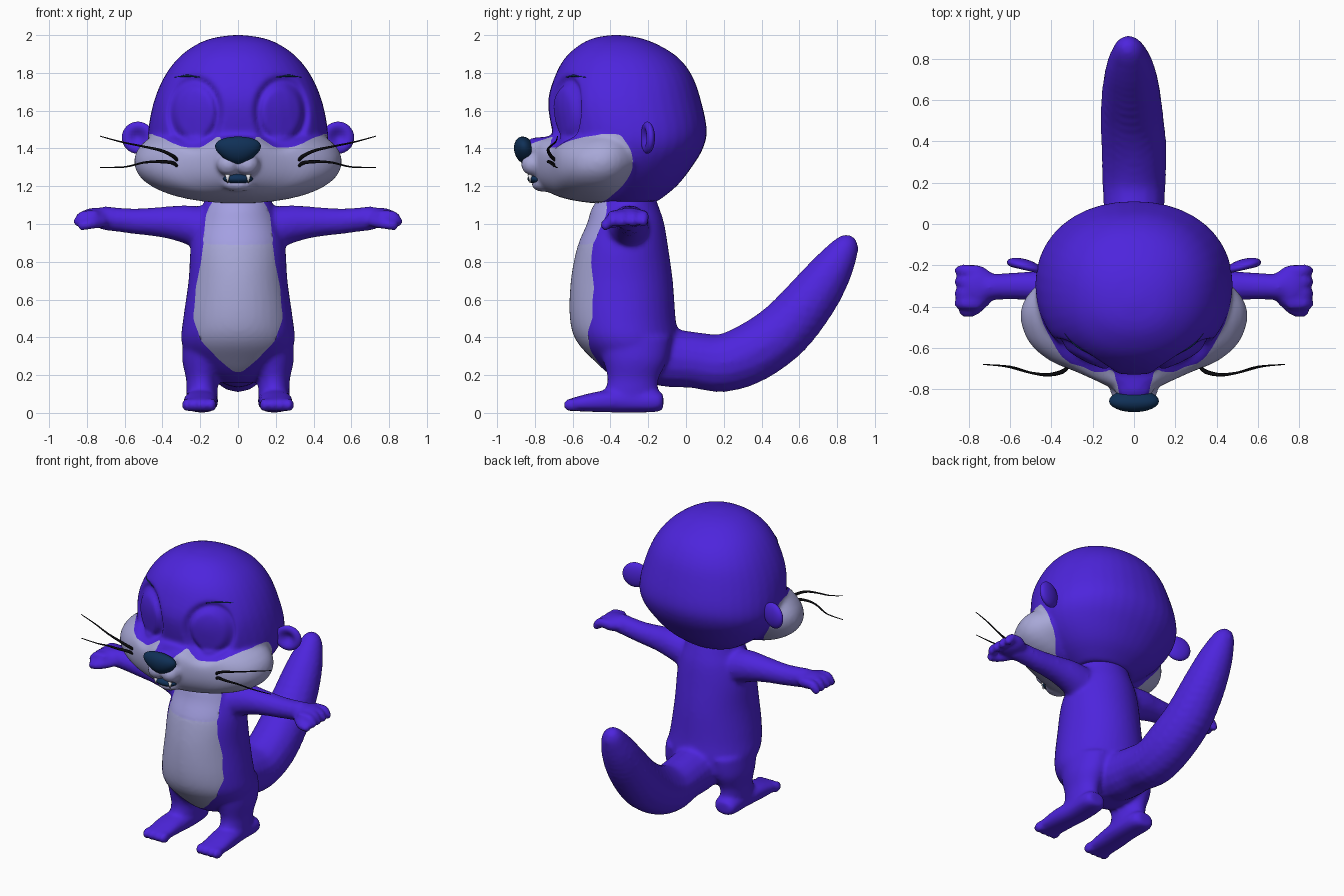
import bpy, bmesh
from math import sin, cos, pi, exp, hypot
from mathutils import Matrix, Vector

if "Cube" in bpy.data.objects:
    bpy.data.objects.remove(bpy.data.objects["Cube"])


def material(name, *rgb):
    mat = bpy.data.materials.new(name)
    mat.use_nodes = True
    mat.diffuse_color = (*rgb, 1)
    shader = next(n for n in mat.node_tree.nodes if n.type == 'BSDF_PRINCIPLED')
    shader.inputs["Base Color"].default_value = (*rgb, 1)
    return mat


FUR = material("violet fur", .075, .018, .72)
PALE = material("pale lavender", .39, .39, .68)
CHEST = material("chest lavender", .37, .35, .76)
NAVY = material("dark navy", .005, .03, .095)
BLACK = material("whisker black", .003, .003, .004)
WHITE = material("tooth white", .75, .75, .8)


def spline(points, n=4):
    """Smooth interpolation through tuples of any length."""
    out = []
    last = len(points) - 1
    for i in range(last):
        quad = (points[max(i - 1, 0)], points[i], points[i + 1], points[min(i + 2, last)])
        for k in range(n):
            t = k / n
            out.append([q + .5 * t * (r - p + t * (2 * p - 5 * q + 4 * r - s + t * (3 * q - p - 3 * r + s)))
                        for p, q, r, s in zip(*quad)])
    return out + [list(points[-1])]


def lookup(table, x):
    """Linear interpolation in a sorted table of pairs."""
    if x <= table[0][0]:
        return table[0][1]
    for (a, u), (b, v) in zip(table, table[1:]):
        if x <= b:
            return u + (v - u) * (x - a) / (b - a)
    return table[-1][1]


def skin(bm, rows):
    """Closed skin over rows of points; returns its vertices."""
    rows = [[bm.verts.new(p) for p in row] for row in rows]
    for low, high in zip(rows, rows[1:]):
        for k in range(len(low)):
            j = (k + 1) % len(low)
            bm.faces.new((low[k], low[j], high[j], high[k]))
    bm.faces.new(rows[0][::-1])
    bm.faces.new(rows[-1])
    return [v for row in rows for v in row]


def loft(bm, axis, rings, power=2.0, sides=40):
    """Skin over rings (position, centre, centre, radius, radius)."""
    def bent(c):
        return abs(c) ** (2 / power) * (1 if c > 0 else -1)
    rows = []
    for t, u, v, ru, rv in spline(rings):
        spots = [(u + ru * bent(cos(2 * pi * k / sides)), v + rv * bent(sin(2 * pi * k / sides)))
                 for k in range(sides)]
        rows.append([(x, w, t) if axis == 'Z' else (x, t, w) for x, w in spots])
    skin(bm, rows)


def ball(bm, centre, radii, sides=16):
    (x, y, z), (rx, ry, rz) = centre, radii
    levels = [-pi / 2 + .04 + (pi - .08) * k / (sides // 2) for k in range(sides // 2 + 1)]
    turns = [2 * pi * k / sides for k in range(sides)]
    return skin(bm, [[(x + rx * cos(b) * cos(a), y + ry * cos(b) * sin(a), z + rz * sin(b)) for a in turns]
                     for b in levels])


def limb(bm, points):
    for x, y, z, r in spline(points):
        ball(bm, (x, y, z), (r, r, r))


def finish(bm, name, *mats):
    bmesh.ops.recalc_face_normals(bm, faces=bm.faces[:])
    mesh = bpy.data.meshes.new(name)
    bm.to_mesh(mesh)
    bm.free()
    ob = bpy.data.objects.new(name, mesh)
    bpy.context.collection.objects.link(ob)
    for mat in mats:
        mesh.materials.append(mat)
    mesh.shade_smooth()
    return ob


def bake(ob):
    """Turn the evaluated object into plain mesh data."""
    bpy.context.view_layer.update()
    return bpy.data.meshes.new_from_object(ob.evaluated_get(bpy.context.evaluated_depsgraph_get()))


def fuse(ob, mats, rule, sculpt=None):
    """Melt overlapping parts into one skin, then colour its faces by a rule."""
    remesh = ob.modifiers.new("fuse", 'REMESH')
    remesh.mode, remesh.voxel_size = 'VOXEL', .014
    soften = ob.modifiers.new("soften", 'SMOOTH')
    soften.factor, soften.iterations = .5, 6
    mesh = bake(ob)
    ob.modifiers.clear()
    ob.data = mesh
    mesh.materials.clear()
    for mat in mats:
        mesh.materials.append(mat)
    bm = bmesh.new()
    bm.from_mesh(mesh)
    for f in bm.faces:
        f.smooth = True
        f.material_index = rule(f.calc_center_median())
    # even out the colour borders
    near = {}
    for e in bm.edges:
        if len({f.material_index for f in e.link_faces}) > 1:
            for v in e.verts:
                near.setdefault(v, []).append(e.other_vert(v))
    for _ in range(6):
        moved = {v: v.co.lerp((ns[0].co + ns[1].co) / 2, .5) for v, ns in near.items() if len(ns) == 2}
        for v, co in moved.items():
            v.co = co
    if sculpt:
        for v in bm.verts:
            sculpt(v.co)
    bm.to_mesh(mesh)
    bm.free()


def tube(name, points, depth, mat):
    """Thin tapering strand through points (x, y, z, thickness)."""
    rows = []
    path = spline(points)
    for i, (x, y, z, r) in enumerate(path):
        ahead, behind = path[min(i + 1, len(path) - 1)], path[max(i - 1, 0)]
        along = (Vector(ahead[:3]) - Vector(behind[:3])).normalized()
        side = along.cross((0, 1, 0)).normalized()
        other = along.cross(side)
        rows.append([Vector((x, y, z)) + depth * r * (side * cos(pi * k / 4) + other * sin(pi * k / 4))
                     for k in range(8)])
    bm = bmesh.new()
    skin(bm, rows)
    finish(bm, name, mat)


SIDES = (("left", 1), ("right", -1))

# Head: skull, cheeks, snout and chin in one skin
bm = bmesh.new()
loft(bm, 'Z', [(1.12, 0, -.3, .2, .15), (1.2, 0, -.3, .32, .25), (1.3, 0, -.31, .42, .34),
               (1.4, 0, -.295, .47, .385), (1.5, 0, -.3, .475, .41), (1.65, 0, -.325, .445, .405),
               (1.78, 0, -.33, .39, .365), (1.88, 0, -.34, .315, .3), (1.95, 0, -.355, .22, .205),
               (1.985, 0, -.365, .13, .12), (2, 0, -.37, .03, .03)], 2.15)
loft(bm, 'Y', [(-.8, 0, 1.34, .1, .1), (-.77, 0, 1.33, .16, .13), (-.72, 0, 1.315, .27, .15),
               (-.66, 0, 1.315, .41, .175), (-.57, 0, 1.32, .51, .2), (-.45, 0, 1.33, .55, .22),
               (-.35, 0, 1.34, .52, .2), (-.25, 0, 1.35, .42, .1)], 2.15)
ball(bm, (0, -.78, 1.4), (.1, .09, .06))
ball(bm, (0, -.755, 1.21), (.085, .065, .04))
for _, s in SIDES:
    ball(bm, (s * .05, -.81, 1.315), (.065, .065, .06))
head = finish(bm, "head")
MASK = [(0, 1.4), (.07, 1.42), (.1, 1.47), (.13, 1.45), (.2, 1.4), (.3, 1.41), (.4, 1.455), (.5, 1.49)]


def face_colour(c):
    behind = -.28 - 3.5 * (c.z - 1.33) ** 2
    pale = c.y < behind and (c.z < lookup(MASK, abs(c.x)) or c.y < -.83)
    return 1 if pale else 0


def eye_sockets(co):
    if co.y < -.4:
        d = hypot((abs(co.x) - .23) / .125, (co.z - 1.59) / .165)
        co.y += .028 * exp(-((d - 1) / .17) ** 2) + .012 * exp(-d ** 4)


fuse(head, (FUR, PALE), face_colour, eye_sockets)

# Body: torso, arms, legs, feet and tail in one skin
bm = bmesh.new()
loft(bm, 'Z', [(.16, 0, -.24, .08, .08), (.2, 0, -.25, .17, .15), (.28, 0, -.27, .26, .22),
               (.38, 0, -.31, .3, .27), (.5, 0, -.335, .29, .28), (.7, 0, -.34, .262, .27),
               (.88, 0, -.335, .25, .24), (1, 0, -.32, .22, .205), (1.08, 0, -.32, .19, .18),
               (1.16, 0, -.31, .17, .14)])
limb(bm, [(0, -.25, .36, .17), (0, -.12, .3, .16), (0, .04, .28, .15), (0, .2, .265, .155),
          (0, .36, .325, .16), (-.01, .52, .44, .155), (-.015, .66, .6, .14),
          (-.02, .76, .74, .115), (-.025, .83, .85, .08), (-.03, .85, .885, .06)])
for _, s in SIDES:
    limb(bm, [(s * .15, -.31, .97, .12), (s * .28, -.3, 1, .1), (s * .4, -.3, 1.01, .082),
              (s * .55, -.3, 1.015, .069), (s * .7, -.305, 1.03, .064)])
    ball(bm, (s * .755, -.3, 1.035), (.085, .1, .052))
    for y in (-.225, -.28, -.335, -.385):
        limb(bm, [(s * .76, y, 1.045, .03), (s * .82, y, 1.04, .031), (s * .845, y, 1.01, .027)])
    limb(bm, [(s * .72, -.37, 1.01, .03), (s * .78, -.42, 1, .03), (s * .825, -.425, .99, .026)])
    loft(bm, 'Z', [(.04, s * .19, -.28, .07, .11), (.1, s * .19, -.29, .082, .14), (.18, s * .19, -.28, .085, .135),
                   (.28, s * .18, -.27, .115, .17), (.4, s * .16, -.28, .13, .2)])
    loft(bm, 'Y', [(-.6, s * .205, .045, .085, .035), (-.45, s * .2, .06, .088, .056), (-.3, s * .19, .062, .085, .06),
                   (-.16, s * .195, .06, .08, .055), (-.12, s * .2, .06, .05, .04)], 2.4)
    for k in range(4):
        ball(bm, (s * (.14 + .043 * k), -.605, .042), (.028, .045, .036))
body = finish(bm, "body")
BIB = [(.2, 0), (.24, .05), (.3, .12), (.38, .195), (.5, .238), (.65, .225), (.8, .195), (1, .175), (1.12, .16)]


def bib_colour(c):
    if c.y > -.42 or c.z < .2 or abs(c.x) > lookup(BIB, c.z):
        return 0
    return 2 if c.z > .89 + .3 * abs(c.x) ** 2 else 1


fuse(body, (FUR, PALE, CHEST), bib_colour)

# Nose, wide above and narrow below
bm = bmesh.new()
for v in ball(bm, (0, 0, 0), (1, 1, 1), 32):
    x, y, z = v.co
    v.co = (.115 * x * (1 + .35 * z), -.855 + .055 * y - .01 * z, 1.39 + .073 * z)
finish(bm, "nose", NAVY)

# Mouth and teeth
bm = bmesh.new()
ball(bm, (0, -.79, 1.24), (.08, .05, .028))
finish(bm, "mouth", NAVY)
bm = bmesh.new()
for _, s in SIDES:
    spot = Matrix.Translation((s * .055, -.825, 1.24))
    bmesh.ops.create_cone(bm, cap_ends=True, segments=12, radius1=.002, radius2=.014, depth=.045, matrix=spot)
finish(bm, "teeth", WHITE)

bpy.context.view_layer.update()
for side, s in SIDES:
    # Ears, cupped at the front
    bm = bmesh.new()
    for v in ball(bm, (0, 0, 0), (1, 1, 1), 32):
        x, y, z = v.co
        cup = 1.3 * exp(-(x * x + z * z) * 3) if y < 0 else 0
        v.co = (s * (.53 + .085 * x), -.205 + .036 * y * (1 - cup) + .02 * x, 1.457 + .085 * z)
    finish(bm, side + "_ear", FUR)
    # Whiskers
    tube(side + "_upper_whisker", [(s * .32, -.69, 1.335, 1), (s * .345, -.715, 1.36, 1.2), (s * .41, -.73, 1.39, 1),
                                   (s * .5, -.72, 1.41, .7), (s * .62, -.69, 1.435, .5), (s * .73, -.68, 1.465, .3)],
         .008, BLACK)
    tube(side + "_lower_whisker", [(s * .32, -.69, 1.305, 1), (s * .35, -.715, 1.325, 1.2), (s * .42, -.73, 1.33, 1),
                                   (s * .5, -.72, 1.325, .7), (s * .6, -.69, 1.302, .5), (s * .73, -.68, 1.3, .3)],
         .008, BLACK)
    # Brow line laid on the forehead
    brow = []
    for k in range(5):
        x, z = s * (.2 + .034 * k), 1.785 - .004 * abs(k - 2)
        spot = head.ray_cast((x, -2, z), (0, 1, 0), depsgraph=bpy.context.evaluated_depsgraph_get())[1]
        brow.append((*spot, 1 - .35 * abs(k - 2)))
    tube(side + "_brow", brow, .006, NAVY)
